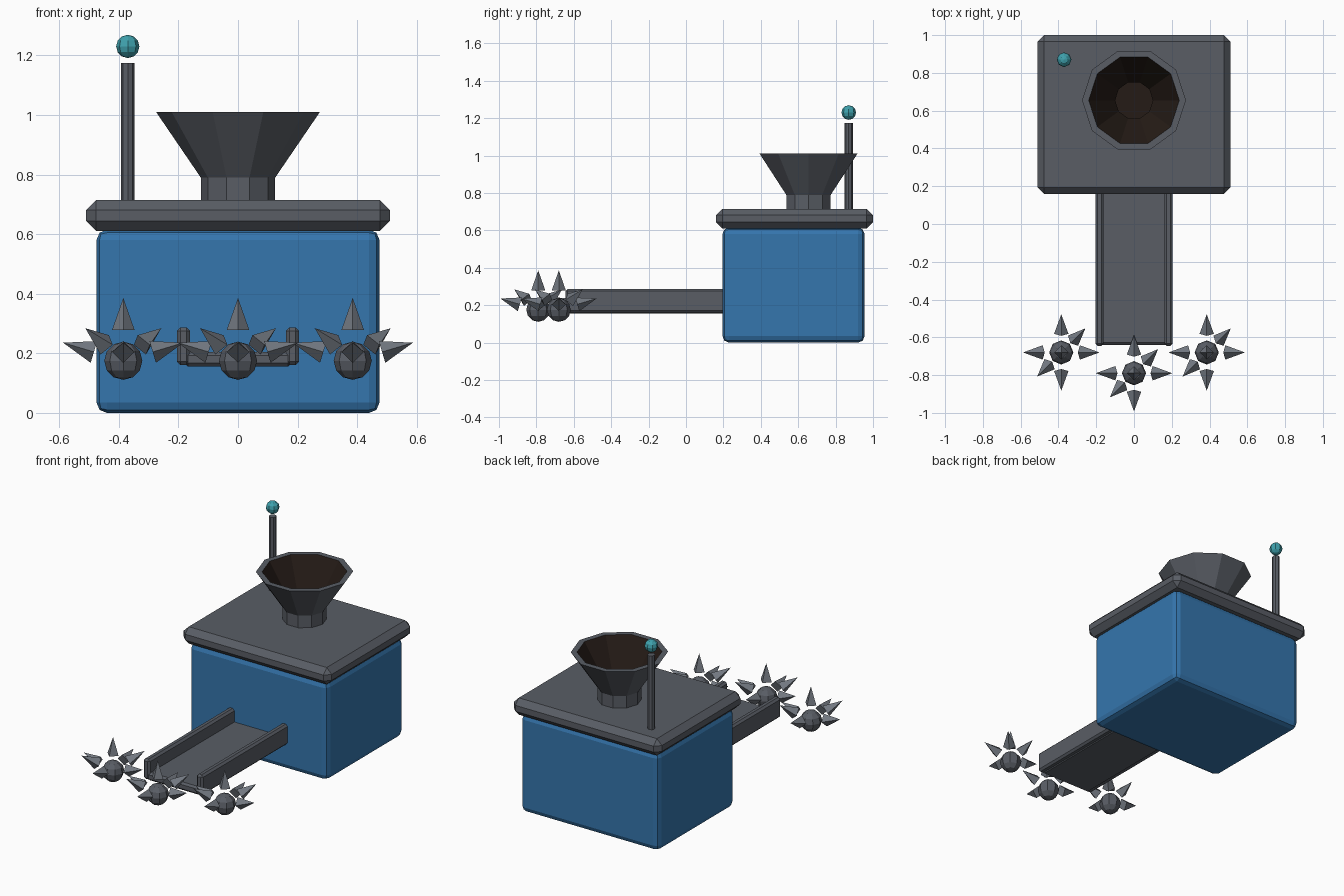
import bpy, bmesh
from math import cos, sin, tau
from mathutils import Vector, Matrix

if "Cube" in bpy.data.objects:
    bpy.data.objects.remove(bpy.data.objects["Cube"])


def material(name, rgb):
    m = bpy.data.materials.new(name)
    m.diffuse_color = (*rgb, 1)
    m.use_nodes = True
    m.node_tree.nodes["Principled BSDF"].inputs["Base Color"].default_value = m.diffuse_color
    return m


GREY = material("dark_grey", (0.10, 0.11, 0.13))
STEEL = material("spike_grey", (0.17, 0.19, 0.22))
BLUE = material("blue", (0.035, 0.18, 0.42))
TEAL = material("teal", (0.05, 0.36, 0.42))
BROWN = material("dark_brown", (0.018, 0.011, 0.008))


def finish(name, bm, *mats):
    mesh = bpy.data.meshes.new(name)
    bm.to_mesh(mesh)
    bm.free()
    for m in mats:
        mesh.materials.append(m)
    ob = bpy.data.objects.new(name, mesh)
    bpy.context.collection.objects.link(ob)
    return ob


def box(name, lo, hi, mat, bevel, segments=1):
    lo, hi = Vector(lo), Vector(hi)
    bm = bmesh.new()
    bmesh.ops.create_cube(bm, size=1, matrix=Matrix.Translation((lo + hi) / 2)
                          @ Matrix.Diagonal((*(hi - lo), 1)))
    ob = finish(name, bm, mat)
    mod = ob.modifiers.new("Bevel", "BEVEL")
    mod.width, mod.segments = bevel, segments
    return ob


def ball(name, centre, radius, mat):
    bm = bmesh.new()
    bmesh.ops.create_uvsphere(bm, u_segments=8, v_segments=6, radius=radius,
                              matrix=Matrix.Translation(centre))
    return finish(name, bm, mat)


# Machine body and overhanging lid
box("body", (-0.475, 0.195, 0), (0.475, 0.955, 0.615), BLUE, 0.035, 2)
box("lid", (-0.51, 0.16, 0.61), (0.51, 1.0, 0.715), GREY, 0.034)

# Ten-sided hopper: outer wall, rim, then dark inner wall and floor
profile = [(0.125, 0.70), (0.125, 0.79), (0.275, 1.01),
           (0.24, 1.01), (0.10, 0.79), (0.10, 0.725)]
bm = bmesh.new()
rings = [[bm.verts.new((r * cos(tau * i / 10), 0.655 + r * sin(tau * i / 10), z))
          for i in range(10)] for r, z in profile]
for k in range(len(rings) - 1):
    a, b = rings[k], rings[k + 1]
    for i in range(10):
        j = (i + 1) % 10
        bm.faces.new((a[i], a[j], b[j], b[i])).material_index = int(k >= 3)
bm.faces.new(rings[-1]).material_index = 1
bm.faces.new(rings[0][::-1])
finish("hopper", bm, GREY, BROWN)

# Antenna rod with floating lamp
bm = bmesh.new()
bmesh.ops.create_cone(bm, cap_ends=True, segments=8, radius1=0.022, radius2=0.022,
                      depth=0.475, matrix=Matrix.Translation((-0.37, 0.87, 0.9375)))
finish("antenna_rod", bm, GREY)
ball("antenna_lamp", (-0.37, 0.87, 1.23), 0.039, TEAL)

# Output chute with two side rails
box("chute_floor", (-0.18, -0.64, 0.155), (0.18, 0.21, 0.205), GREY, 0.012)
for side, x in (("left", -0.183), ("right", 0.183)):
    box(f"chute_rail_{side}", (x - 0.022, -0.645, 0.16), (x + 0.022, 0.21, 0.287),
        GREY, 0.012)

# Spiked balls with radial four-sided spikes
DIRECTIONS = [(0, 0, 1), (1, 0, 0.3), (-1, 0, 0.3), (0, 1, 0.3), (0, -1, 0.3),
              (0.7, 0.7, 0.6), (-0.7, -0.7, 0.6)]
for n, (x, y) in enumerate([(-0.385, -0.68), (0, -0.79), (0.385, -0.68)], 1):
    centre = Vector((x, y, 0.175))
    ball(f"spiked_ball_{n}", centre, 0.064, GREY)
    bm = bmesh.new()
    for d in DIRECTIONS:
        d = Vector(d).normalized()
        turn = d.to_track_quat("Z", "Y").to_matrix().to_4x4()
        bmesh.ops.create_cone(bm, cap_ends=True, segments=4, radius1=0.038, radius2=0,
                              depth=0.108,
                              matrix=Matrix.Translation(centre + d * 0.157) @ turn)
    bmesh.ops.remove_doubles(bm, verts=bm.verts, dist=1e-5)
    finish(f"ball_spikes_{n}", bm, STEEL)
